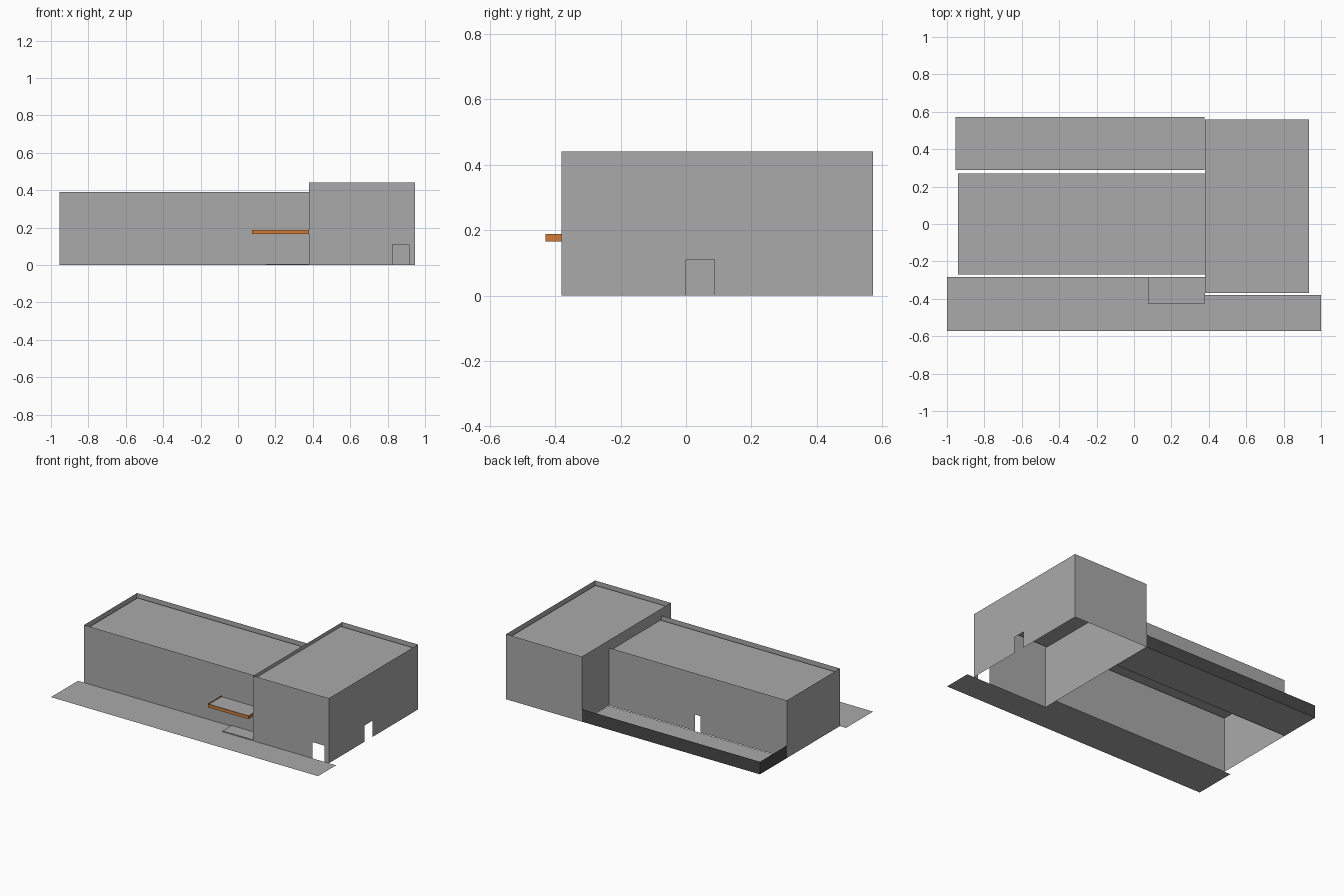
import bpy

cube = bpy.data.objects.get("Cube")
if cube:
    bpy.data.objects.remove(cube)


def material(name, r, g, b):
    m = bpy.data.materials.new(name)
    m.use_nodes = True
    m.diffuse_color = (r, g, b, 1)
    m.node_tree.nodes["Principled BSDF"].inputs["Base Color"].default_value = (r, g, b, 1)
    return m


GREY = material("light_grey", 0.4, 0.4, 0.4)
DARK = material("dark_grey", 0.065, 0.065, 0.065)
ORANGE = material("orange", 0.62, 0.2, 0.04)


def sheet(name, polygons, mat):
    """Object made of thin flat polygons."""
    verts, faces = [], []
    for poly in polygons:
        faces.append(range(len(verts), len(verts) + len(poly)))
        verts += poly
    mesh = bpy.data.meshes.new(name)
    mesh.from_pydata(verts, [], [list(f) for f in faces])
    mesh.materials.append(mat)
    obj = bpy.data.objects.new(name, mesh)
    bpy.context.collection.objects.link(obj)
    return obj


def slab(x0, x1, y0, y1, z):
    return [(x0, y0, z), (x1, y0, z), (x1, y1, z), (x0, y1, z)]


def wall(a, b, z0, z1, door=None):
    """Upright polygon from a to b; door = (start, end, height) along it."""
    (ax, ay), (bx, by) = a, b
    length = ((bx - ax) ** 2 + (by - ay) ** 2) ** 0.5
    outline = [(0, z0)]
    if door:
        s, e, h = door
        outline += [(s, z0), (s, h), (e, h), (e, z0)]
    outline += [(length, z0), (length, z1), (0, z1)]
    return [(ax + (bx - ax) * t / length, ay + (by - ay) * t / length, z)
            for t, z in outline]


# Main plan lines
LEFT, MID, RIGHT = -0.954, 0.38, 0.947
LOW_Y = 0.283
FRONT, BACK = -0.38, 0.572
LOW_H, TALL_H, DOOR_H = 0.39, 0.44, 0.11
DROP, GAP = 0.025, 0.012

# Low wing: open shell with a rear door
sheet("low_wing_walls", [
    wall((LEFT, -LOW_Y), (MID, -LOW_Y), 0, LOW_H),
    wall((MID, LOW_Y), (LEFT, LOW_Y), 0, LOW_H, (0.645, 0.685, DOOR_H)),
    wall((LEFT, LOW_Y), (LEFT, -LOW_Y), 0, LOW_H),
], GREY)
sheet("low_wing_roof",
      [slab(LEFT + GAP, MID, -LOW_Y + GAP, LOW_Y - GAP, LOW_H - DROP)], GREY)

# Tall block: open shell with front and side doors
sheet("tall_block_walls", [
    wall((MID, FRONT), (RIGHT, FRONT), 0, TALL_H, (0.445, 0.535, DOOR_H)),
    wall((RIGHT, FRONT), (RIGHT, BACK), 0, TALL_H, (0.38, 0.467, DOOR_H)),
    wall((RIGHT, BACK), (MID, BACK), 0, TALL_H),
    wall((MID, BACK), (MID, FRONT), 0, TALL_H),
], GREY)
sheet("tall_block_roof",
      [slab(MID, RIGHT - GAP, FRONT + GAP, BACK - GAP, TALL_H - DROP)], GREY)

# Front pavement, stepped around the tall block
sheet("pavement", [[(-1, -0.572, 0), (1, -0.572, 0), (1, FRONT, 0),
                    (MID, FRONT, 0), (MID, -LOW_Y, 0), (-1, -LOW_Y, 0)]], GREY)

# Rear yard with a low dark boundary wall
sheet("yard_floor", [slab(LEFT, MID - 0.003, LOW_Y + 0.005, BACK, 0)], GREY)
sheet("yard_wall", [
    wall((MID, BACK), (LEFT, BACK), 0, 0.085),
    wall((LEFT, BACK), (LEFT, LOW_Y), 0, 0.085),
], DARK)

# Entrance canopy and doorstep in the corner
C_LEFT, C_FRONT, C_LOW, C_TOP = 0.075, -0.43, 0.165, 0.188
sheet("canopy_fascia", [
    wall((C_LEFT, C_FRONT), (MID, C_FRONT), C_LOW, C_TOP),
    wall((C_LEFT, -LOW_Y), (C_LEFT, C_FRONT), C_LOW, C_TOP),
    wall((MID, C_FRONT), (MID, FRONT), C_LOW, C_TOP),
], ORANGE)
sheet("canopy_top", [slab(C_LEFT, MID, C_FRONT + 0.005, -LOW_Y, 0.18)], GREY)

STEP_X, STEP_H = 0.15, 0.006
sheet("doorstep", [
    slab(STEP_X, MID, FRONT, -LOW_Y, STEP_H),
    wall((STEP_X, FRONT), (MID, FRONT), 0, STEP_H),
    wall((STEP_X, -LOW_Y), (STEP_X, FRONT), 0, STEP_H),
], GREY)
